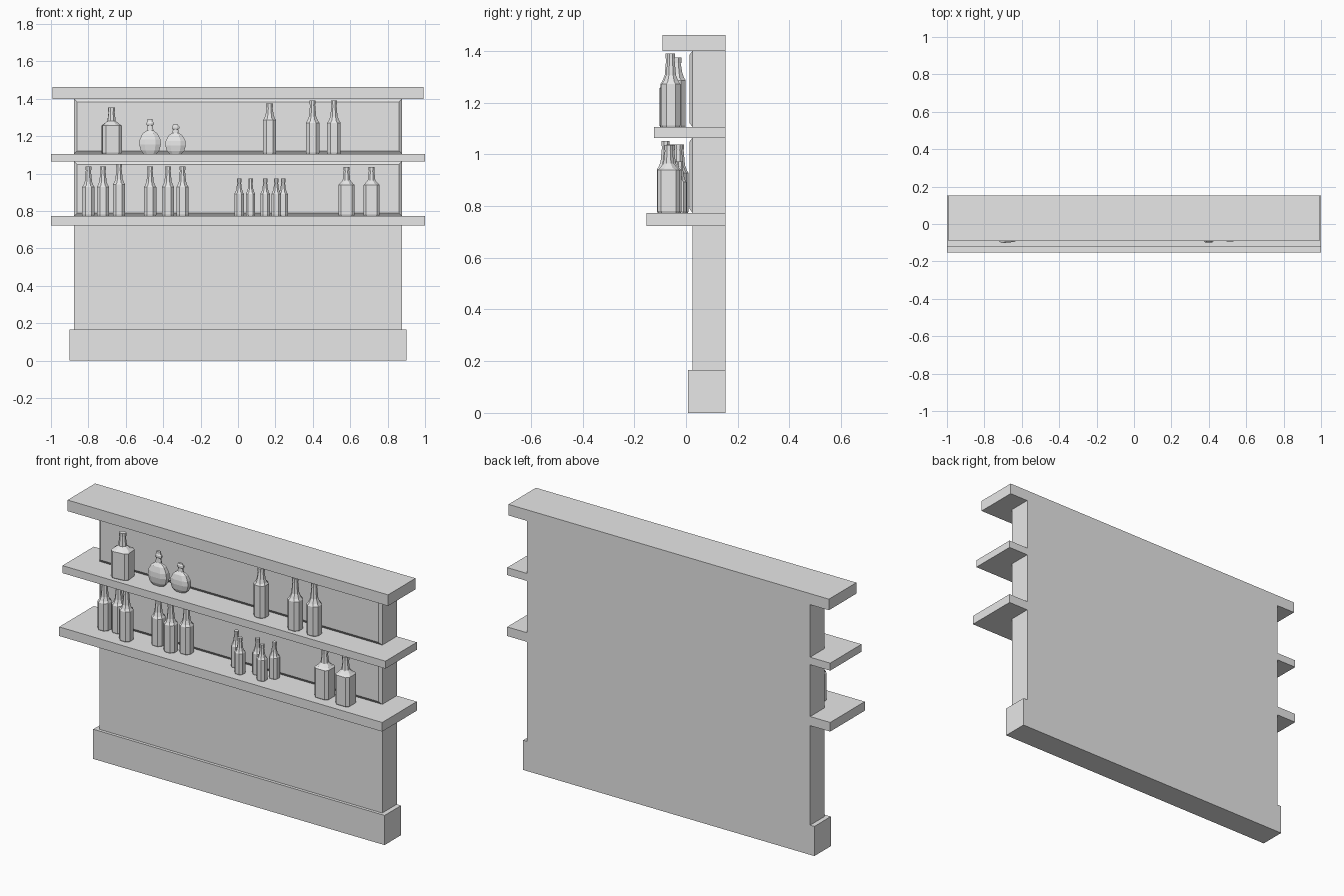
import bpy
import bmesh
from math import cos, sin, radians

cube = bpy.data.objects.get("Cube")
if cube:
    bpy.data.objects.remove(cube, do_unlink=True)

GREY = (0.8, 0.8, 0.8, 1.0)
grey = bpy.data.materials.new("plain grey")
grey.use_nodes = True
grey.diffuse_color = GREY
grey.node_tree.nodes["Principled BSDF"].inputs["Base Color"].default_value = GREY


def finish(bm, name):
    bmesh.ops.recalc_face_normals(bm, faces=bm.faces)
    mesh = bpy.data.meshes.new(name)
    bm.to_mesh(mesh)
    bm.free()
    mesh.materials.append(grey)
    obj = bpy.data.objects.new(name, mesh)
    bpy.context.collection.objects.link(obj)
    return obj


BACK = 0.153


def board(name, half, front, z0, z1, back=BACK, inset=0.0):
    """Box between two heights; inset narrows its front face."""
    bm = bmesh.new()
    bmesh.ops.create_cube(bm, size=1)
    for v in bm.verts:
        at_front = v.co.y < 0
        cut = inset if at_front else 0
        v.co.x = (half - cut) * (1 if v.co.x > 0 else -1)
        v.co.z = z1 - cut if v.co.z > 0 else z0 + cut
        v.co.y = front if at_front else back
    return finish(bm, name)


# Cabinet boards, all flush at the back
LOW, HIGH = 0.774, 1.106
board("base_plinth", 0.902, 0.008, 0, 0.166)
board("back_wall", 0.876, 0.025, 0.166, 1.40)
board("lower_shelf", 1.0, -0.153, 0.723, LOW)
board("upper_shelf", 1.0, -0.124, 1.064, HIGH)
board("top_board", 0.992, -0.09, 1.40, 1.462)

# Raised panels behind the bottles
board("lower_panel", 0.876, 0.013, LOW, 1.064, 0.025, 0.016)
board("upper_panel", 0.876, 0.013, HIGH, 1.40, 0.025, 0.016)


def bottle(name, x, y, z, profile, depth=1.0, turn=0):
    """Stack of eight-sided rings: (half width, height, flat share)."""
    bm = bmesh.new()
    c, s = cos(radians(turn)), sin(radians(turn))
    rings = []
    for r, h, t in profile:
        ring = []
        for u, v in ((1, -t), (1, t), (t, 1), (-t, 1),
                     (-1, t), (-1, -t), (-t, -1), (t, -1)):
            px, py = u * r, v * r * depth
            ring.append(bm.verts.new((x + px * c - py * s, y + px * s + py * c, z + h)))
        rings.append(ring)
    for a, b in zip(rings, rings[1:]):
        for i in range(8):
            j = (i + 1) % 8
            bm.faces.new((a[i], a[j], b[j], b[i]))
    bm.faces.new(rings[0])
    bm.faces.new(rings[-1])
    return finish(bm, name)


OCT = 0.42
SQ = 0.68


def long_neck(w, shoulder, neck, top, t=0.5, nr=0.016):
    """Straight body, sloped shoulder, tapering neck and a lip."""
    lip = top - 0.02
    return [(w * 0.94, 0, t), (w, 0.006, t), (w, shoulder, t),
            (w * 0.8, (shoulder * 2 + neck) / 3, OCT), (nr * 1.2, neck, OCT),
            (nr * 0.85, lip, OCT), (nr, lip, OCT), (nr, top, OCT)]


def flask(w, body, top):
    """Round flattened body under a short neck with a collar."""
    rings = [(w * k, body * h, 0.5) for k, h in
             ((0.6, 0), (0.85, 0.14), (1, 0.4), (0.95, 0.62), (0.7, 0.86), (0.3, 1))]
    collar = body + (top - body) * 0.4
    return rings + [(0.014, collar, OCT), (0.02, collar + 0.006, OCT),
                    (0.02, collar + 0.016, OCT), (0.014, collar + 0.022, OCT),
                    (0.013, top, OCT)]


# Tall bottles on the lower shelf
for i, (x, y) in enumerate(((-0.80, -0.036), (-0.722, -0.023), (-0.636, -0.079),
                            (-0.47, -0.032), (-0.374, -0.06), (-0.297, -0.03))):
    top = 0.278 if i == 2 else 0.264
    bottle(f"tall_bottle_{i + 1}", x, y, LOW, long_neck(0.033, top - 0.11, top - 0.08, top))

# Small bottles on the lower shelf
for i, (x, y) in enumerate(((0.006, -0.023), (0.067, -0.078), (0.145, -0.033),
                            (0.204, -0.079), (0.241, -0.023))):
    bottle(f"small_bottle_{i + 1}", x, y, LOW, long_neck(0.025, 0.118, 0.145, 0.199, nr=0.012))

# Square bottles on both shelves
for i, (x, y) in enumerate(((0.58, -0.06), (0.714, -0.067))):
    bottle(f"square_bottle_{i + 1}", x, y, LOW, long_neck(0.043, 0.165, 0.19, 0.262, SQ, 0.017))
bottle("wide_square_bottle", -0.676, -0.055, HIGH,
       long_neck(0.052, 0.15, 0.175, 0.247, SQ, 0.018), 0.85, 6)

# Flasks on the upper shelf
bottle("large_flask", -0.47, -0.03, HIGH, flask(0.058, 0.125, 0.187), 0.5)
bottle("small_flask", -0.334, -0.03, HIGH, flask(0.055, 0.112, 0.156), 0.5)

# Slim bottles on the upper shelf
bottle("slim_bottle_1", 0.169, -0.036, HIGH, long_neck(0.035, 0.18, 0.21, 0.268, nr=0.018))
for i, (x, y) in enumerate(((0.399, -0.063), (0.513, -0.058))):
    bottle(f"slim_bottle_{i + 2}", x, y, HIGH, long_neck(0.036, 0.165, 0.2, 0.284))
